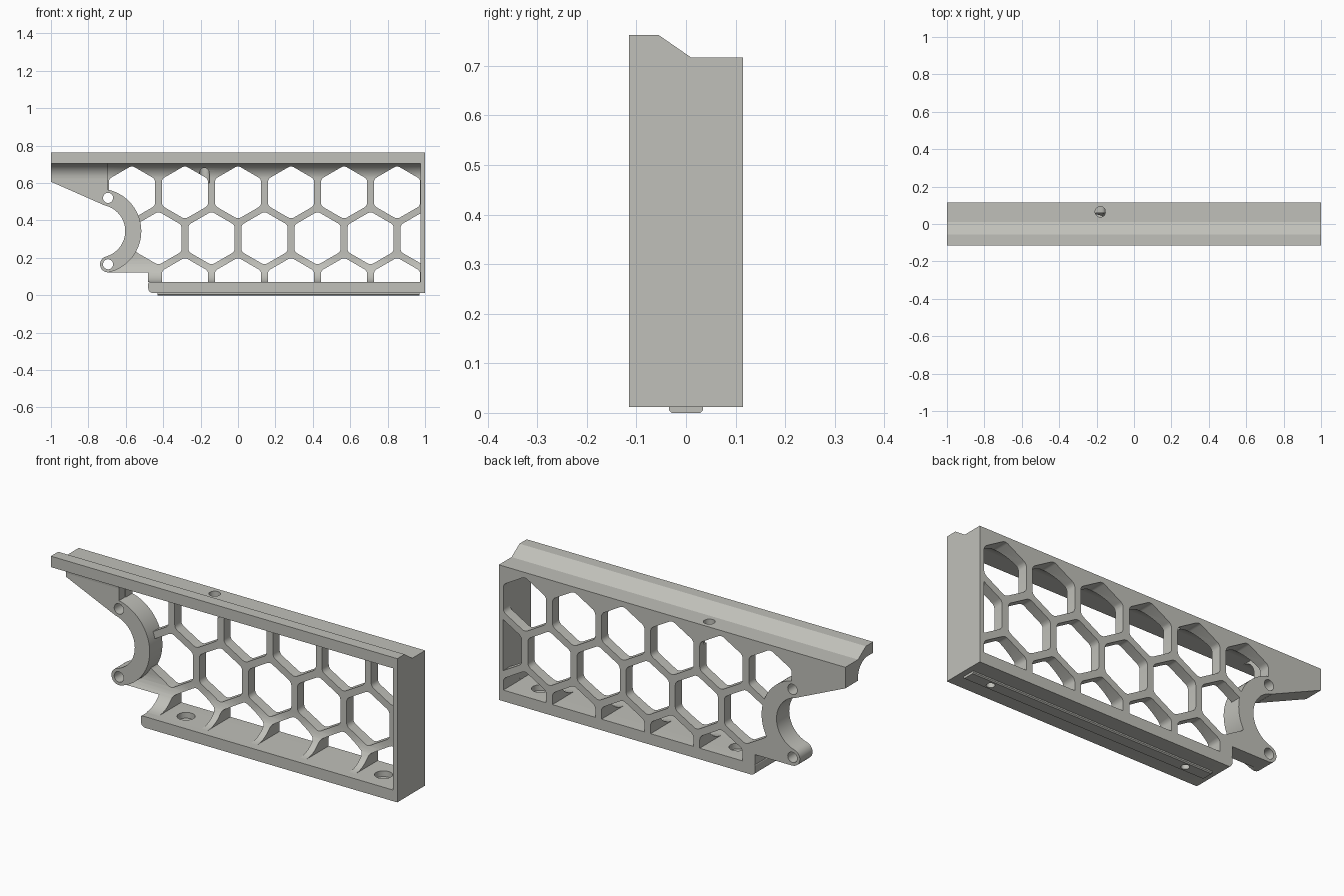
import bpy, bmesh, math
from mathutils import Vector

if "Cube" in bpy.data.objects:
    bpy.data.objects.remove(bpy.data.objects["Cube"])

grey = bpy.data.materials.new("warm_grey")
grey.diffuse_color = (0.53, 0.53, 0.49, 1)
grey.use_nodes = True
grey.node_tree.nodes["Principled BSDF"].inputs["Base Color"].default_value = grey.diffuse_color


def arc(cx, cy, r, a0, a1, n):
    """Points along an arc, angles in degrees."""
    return [(cx + r * math.cos(math.radians(a0 + (a1 - a0) * i / n)),
             cy + r * math.sin(math.radians(a0 + (a1 - a0) * i / n))) for i in range(n + 1)]


def prism(name, outlines, axis, a, b):
    """Extrude closed outlines along an axis from a to b."""
    place = {"x": lambda p, t: (t, p[0], p[1]),
             "y": lambda p, t: (p[0], t, p[1]),
             "z": lambda p, t: (p[0], p[1], t)}[axis]
    bm = bmesh.new()
    for pts in outlines:
        face = bm.faces.new([bm.verts.new(place(p, a)) for p in pts])
        ext = bmesh.ops.extrude_face_region(bm, geom=[face])
        verts = [v for v in ext["geom"] if isinstance(v, bmesh.types.BMVert)]
        bmesh.ops.translate(bm, verts=verts, vec=Vector(place((0, 0), b - a)))
    bmesh.ops.recalc_face_normals(bm, faces=bm.faces)
    mesh = bpy.data.meshes.new(name)
    bm.to_mesh(mesh)
    bm.free()
    mesh.materials.append(grey)
    ob = bpy.data.objects.new(name, mesh)
    bpy.context.collection.objects.link(ob)
    return ob


def rect(x0, y0, x1, y1):
    return [(x0, y0), (x1, y0), (x1, y1), (x0, y1)]


def circle(x, y, r, n=32):
    return arc(x, y, r, 0, 360, n)[:-1]


def cut(ob, *cutters):
    """Apply boolean differences."""
    bpy.context.view_layer.objects.active = ob
    for c in cutters:
        m = ob.modifiers.new("cut", "BOOLEAN")
        m.operation, m.solver, m.object = "DIFFERENCE", "EXACT", c
        bpy.ops.object.modifier_apply(modifier=m.name)


def hexagon(cx, cz, R=0.143, r=0.03):
    """Pointy-top hexagon with rounded corners."""
    pts = []
    for k in range(6):
        a = 90 + 60 * k
        d = R - r / math.cos(math.radians(30))
        pts += arc(cx + d * math.cos(math.radians(a)), cz + d * math.sin(math.radians(a)),
                   r, a - 30, a + 30, 4)
    return pts


# Main dimensions
BACK, FRONT, WEB = 0.115, -0.115, 0.06
LOW, FLOOR, CEIL = 0.012, 0.07, 0.705
PITCH = 0.2835
CX, CZ, RM, HW, ANG = -0.744, 0.343, 0.184, 0.043, 74.5   # curved clamp

# Cutters
cells = [hexagon(PITCH * i, 0.55) for i in range(-2, 4)]
cells += [hexagon(PITCH * (i + 0.5), 0.3045) for i in range(-2, 4)]
cells += [hexagon(PITCH * i, 0.059) for i in range(-1, 4)]
hex_cutter = prism("hex_cutter", cells, "y", -0.3, 0.3)
clamp_cutter = prism("clamp_cutter", [circle(CX, CZ, 0.2, 64)], "y", -0.3, 0.3)
notch_cutter = prism("notch_cutter", [rect(-0.9, 0, -0.48, 0.122)], "y", -0.3, 0.3)
bosses = [(CX + RM * math.cos(math.radians(s * ANG)),
           CZ + RM * math.sin(math.radians(s * ANG))) for s in (1, -1)]
pin_cutter = prism("pin_cutter", [circle(x, z, 0.027) for x, z in bosses], "y", -0.3, 0.3)
top_hole_cutter = prism("top_hole_cutter", [circle(-0.18, 0.065, 0.028)], "z", 0.6, 0.9)
screws = (-0.3, 0.84)
screw_cutter = prism("screw_cutter", [circle(x, 0, 0.02) for x in screws], "z", -0.1, 0.2)
sink_cutter = prism("sink_cutter", [circle(x, 0, 0.043) for x in screws], "z", 0.04, 0.2)

# Honeycomb web, with curved fillets into the floor and the top rail
profile = [(BACK, FLOOR)] + arc(WEB - 0.13, FLOOR + 0.13, 0.13, -90, 0, 12)
profile += arc(WEB - 0.08, CEIL - 0.08, 0.08, 0, 90, 10) + [(BACK, CEIL)]
web = prism("honeycomb_web", [profile], "x", -0.695, 0.975)
cut(web, hex_cutter, clamp_cutter, notch_cutter, pin_cutter, top_hole_cutter)

# Top rail with raised front lip
rail = prism("top_rail", [[(FRONT, CEIL), (FRONT, 0.762), (-0.055, 0.762), (0.01, 0.717),
                           (BACK, 0.717), (BACK, CEIL)]], "x", -1, 1)
cut(rail, top_hole_cutter)

# Base flange with rounded left end
base = prism("base_flange", [[(0.975, LOW), (0.975, FLOOR)] + arc(-0.472, FLOOR - 0.008, 0.008, 90, 180, 4)
                             + arc(-0.455, LOW + 0.025, 0.025, 180, 270, 6)], "y", FRONT, BACK)
cut(base, screw_cutter, sink_cutter)

# Locating key under the base
key = prism("base_key", [[(-0.034, LOW), (-0.034, 0.005), (-0.029, 0), (0.029, 0),
                          (0.034, 0.005), (0.034, LOW)]], "x", -0.43, 0.97)
cut(key, screw_cutter)

# Right end wall
prism("end_wall", [rect(0.975, LOW, 1, CEIL)], "y", FRONT, BACK)

# Tapered arm under the rail's left end
arm = prism("tapered_arm", [[(-1, CEIL), (-1, 0.607), (-0.712, 0.48), (-0.695, 0.56),
                             (-0.695, CEIL)]], "y", 0.01, BACK)
cut(arm, pin_cutter)
prism("arm_fillet", [[(0.01, CEIL)] + arc(-0.07, CEIL - 0.08, 0.08, 0, 90, 10)], "x", -1, -0.695)

# Curved clamp with a pin hole at each end
outline = arc(CX, CZ, RM + HW, -ANG, ANG, 40)
outline += arc(*bosses[0], HW, ANG, ANG + 180, 16)[1:-1]
outline += arc(CX, CZ, RM - HW, ANG, -ANG, 40)
outline += arc(*bosses[1], HW, 180 - ANG, 360 - ANG, 16)[1:-1]
clamp = prism("curved_clamp", [outline], "y", 0.01, BACK)
cut(clamp, pin_cutter)

# Remove helpers and smooth the curved faces
for ob in list(bpy.data.objects):
    if ob.name.endswith("_cutter"):
        bpy.data.objects.remove(ob)
bpy.ops.object.select_all(action="DESELECT")
for ob in bpy.data.objects:
    ob.select_set(True)
bpy.context.view_layer.objects.active = web
bpy.ops.object.shade_smooth_by_angle(angle=math.radians(30))
